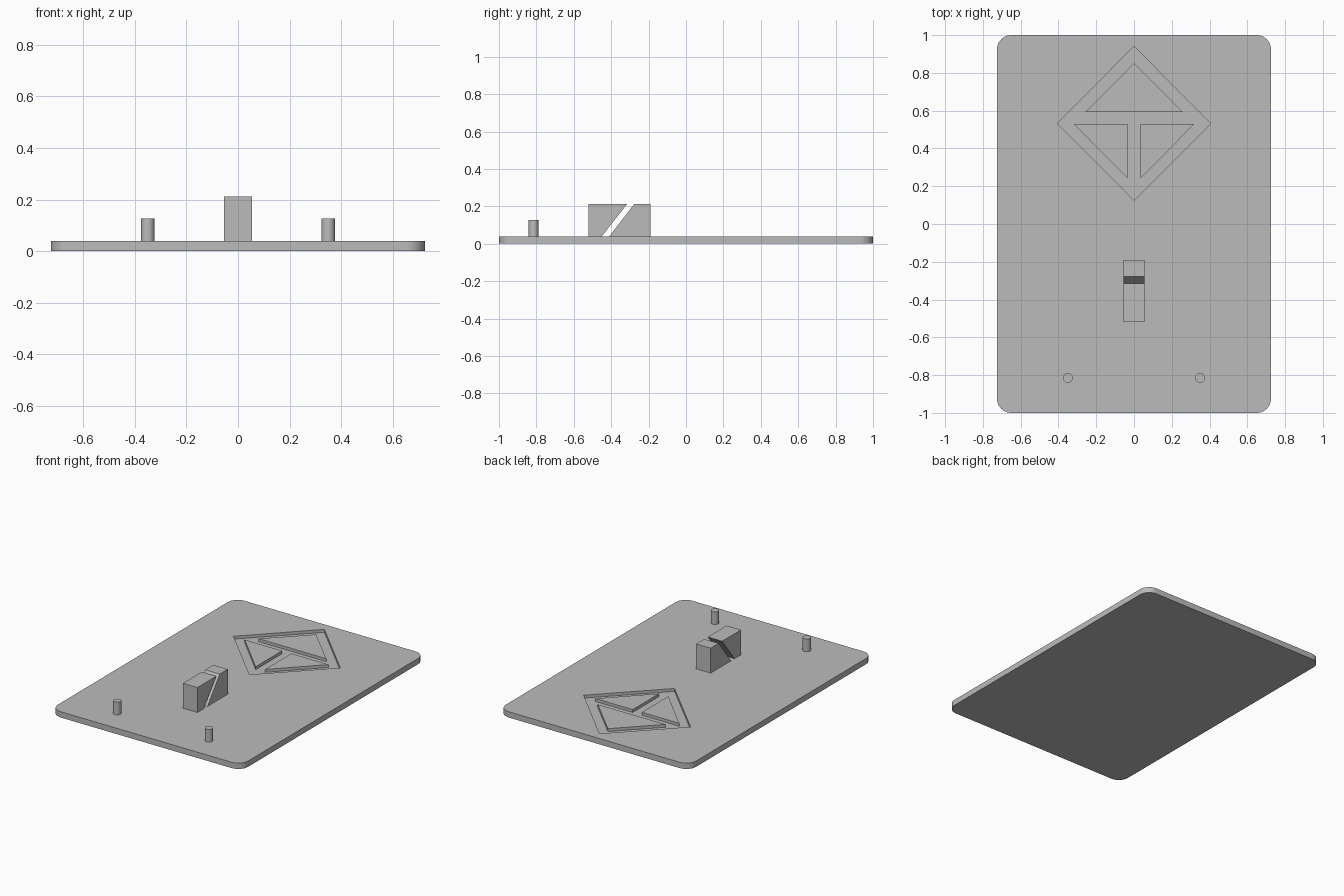
import bpy, bmesh
from math import cos, sin, pi
from mathutils import Vector

cube = bpy.data.objects.get("Cube")
if cube:
    bpy.data.objects.remove(cube, do_unlink=True)

grey = bpy.data.materials.new("plain_grey")
grey.use_nodes = True
colour = (0.5, 0.5, 0.5, 1)
grey.diffuse_color = colour
grey.node_tree.nodes["Principled BSDF"].inputs["Base Color"].default_value = colour

TOP = 0.04      # plate surface
FLOOR = 0.02    # bottom of the engraving


def prism(name, points, extrude):
    """Extrude a flat outline of 3D points along a vector."""
    bm = bmesh.new()
    face = bm.faces.new([bm.verts.new(p) for p in points])
    moved = bmesh.ops.extrude_face_region(bm, geom=[face])["geom"]
    verts = [g for g in moved if isinstance(g, bmesh.types.BMVert)]
    bmesh.ops.translate(bm, verts=verts, vec=Vector(extrude))
    bmesh.ops.recalc_face_normals(bm, faces=bm.faces)
    mesh = bpy.data.meshes.new(name)
    bm.to_mesh(mesh)
    bm.free()
    mesh.materials.append(grey)
    obj = bpy.data.objects.new(name, mesh)
    bpy.context.collection.objects.link(obj)
    return obj


def upright(name, outline, z0, z1):
    return prism(name, [(x, y, z0) for x, y in outline], (0, 0, z1 - z0))


def arc(cx, cy, r, start, sweep, steps):
    return [(cx + r * cos(start + sweep * i / steps),
             cy + r * sin(start + sweep * i / steps)) for i in range(steps + 1)]


def smooth(obj):
    bpy.ops.object.select_all(action='DESELECT')
    obj.select_set(True)
    bpy.context.view_layer.objects.active = obj
    bpy.ops.object.shade_smooth_by_angle(angle=pi / 6)


# Base plate with rounded corners
W, L, R = 0.725, 1.0, 0.075
corners = [(1, 1), (-1, 1), (-1, -1), (1, -1)]
outline = []
for i, (sx, sy) in enumerate(corners):
    outline += arc(sx * (W - R), sy * (L - R), R, i * pi / 2, pi / 2, 10)
plate = upright("base_plate", outline, 0, TOP)

# Diamond recess sunk into the plate
diamond = [(0, 0.94), (-0.407, 0.532), (0, 0.125), (0.407, 0.532)]
cutter = upright("recess_cutter", diamond, FLOOR, TOP + 0.05)
cutter.hide_render = True
cut = plate.modifiers.new("diamond_recess", 'BOOLEAN')
cut.operation = 'DIFFERENCE'
cut.solver = 'EXACT'
cut.object = cutter
bpy.context.view_layer.objects.active = plate
bpy.ops.object.modifier_apply(modifier=cut.name)
bpy.data.objects.remove(cutter, do_unlink=True)
smooth(plate)

# Triangles left standing in the recess
upright("back_triangle", [(0, 0.85), (-0.258, 0.592), (0.258, 0.592)], FLOOR, TOP)
for side, s in (("left", 1), ("right", -1)):
    upright(side + "_triangle",
            [(s * 0.035, 0.53), (s * 0.32, 0.53), (s * 0.035, 0.242)], FLOOR, TOP)

# Upright block split by a slanted slot
HALF, HIGH = 0.055, 0.212
front_profile = [(-0.52, TOP), (-0.45, TOP), (-0.315, HIGH), (-0.52, HIGH)]
back_profile = [(-0.41, TOP), (-0.19, TOP), (-0.19, HIGH), (-0.277, HIGH)]
for name, profile in (("front_block", front_profile), ("back_block", back_profile)):
    prism(name, [(-HALF, y, z) for y, z in profile], (2 * HALF, 0, 0))

# Round pegs near the front edge
for side, s in (("left", 1), ("right", -1)):
    ring = arc(s * 0.35, -0.815, 0.026, 0, 2 * pi, 32)[:-1]
    smooth(upright(side + "_peg", ring, TOP, 0.127))
